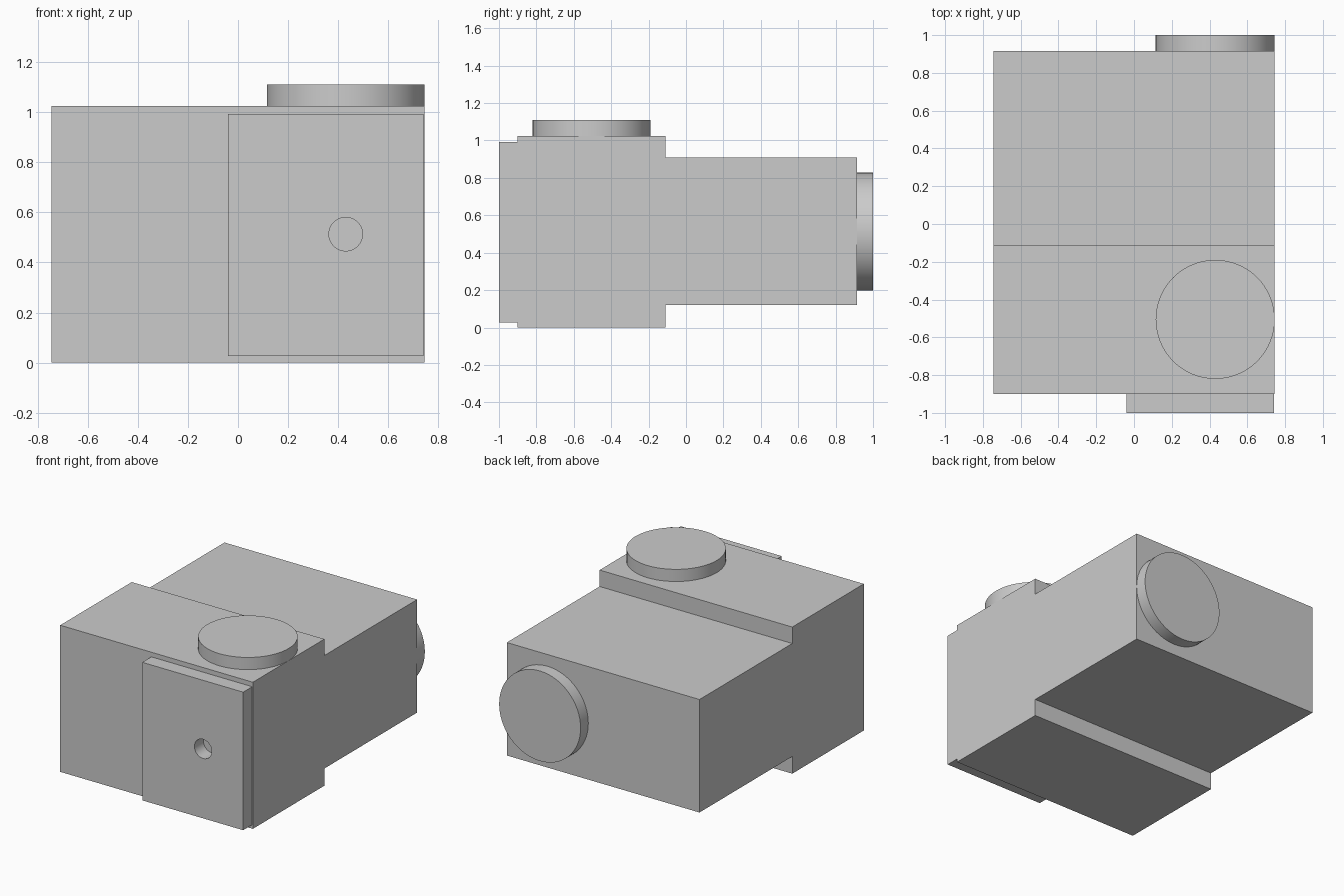
import bpy
import bmesh
from math import radians
from mathutils import Matrix, Vector

if "Cube" in bpy.data.objects:
    bpy.data.objects.remove(bpy.data.objects["Cube"], do_unlink=True)

grey = bpy.data.materials.new("plain_grey")
grey.use_nodes = True
colour = (0.6, 0.6, 0.6, 1)
grey.diffuse_color = colour
grey.node_tree.nodes["Principled BSDF"].inputs["Base Color"].default_value = colour

HALF_WIDTH = 0.745
PORT_X = 0.43
MID_Z = 0.513


def finish(name, bm):
    bmesh.ops.recalc_face_normals(bm, faces=bm.faces)
    mesh = bpy.data.meshes.new(name)
    bm.to_mesh(mesh)
    bm.free()
    mesh.materials.append(grey)
    obj = bpy.data.objects.new(name, mesh)
    bpy.context.collection.objects.link(obj)
    return obj


def disc(name, centre, radius, depth, along_y=False):
    bm = bmesh.new()
    turn = Matrix.Rotation(radians(90), 4, "X") if along_y else Matrix()
    bmesh.ops.create_cone(bm, cap_ends=True, segments=64, radius1=radius,
                          radius2=radius, depth=depth,
                          matrix=Matrix.Translation(centre) @ turn)
    return finish(name, bm)


def smooth(obj):
    bpy.ops.object.select_all(action="DESELECT")
    obj.select_set(True)
    bpy.context.view_layer.objects.active = obj
    bpy.ops.object.shade_smooth_by_angle(angle=radians(30))


# Body: stepped side profile extruded across the width
profile = [(-0.9, 0), (-0.11, 0), (-0.11, 0.12), (0.915, 0.12),
           (0.915, 0.91), (-0.11, 0.91), (-0.11, 1.025), (-0.9, 1.025)]
bm = bmesh.new()
side = bm.faces.new([bm.verts.new((-HALF_WIDTH, y, z)) for y, z in profile])
ext = bmesh.ops.extrude_face_region(bm, geom=[side], use_keep_orig=True)
moved = [v for v in ext["geom"] if isinstance(v, bmesh.types.BMVert)]
bmesh.ops.translate(bm, verts=moved, vec=Vector((2 * HALF_WIDTH, 0, 0)))
finish("stepped_body", bm)

# Round caps on the top and the back
smooth(disc("top_cap", (PORT_X, -0.505, 1.0675), 0.315, 0.085))
smooth(disc("rear_cap", (PORT_X, 0.9575, MID_Z), 0.315, 0.085, along_y=True))

# Front plate with a round hole through it
bm = bmesh.new()
bmesh.ops.create_cube(bm, size=1, matrix=Matrix.Translation((0.35, -0.95, 0.51))
                      @ Matrix.Diagonal((0.78, 0.1, 0.965, 1)))
plate = finish("front_plate", bm)
cutter = disc("hole_cutter", (PORT_X, -0.95, MID_Z), 0.067, 0.3, along_y=True)
cutter.hide_render = True
cut = plate.modifiers.new("hole", "BOOLEAN")
cut.operation = "DIFFERENCE"
cut.solver = "EXACT"
cut.object = cutter
bpy.context.view_layer.objects.active = plate
bpy.ops.object.modifier_apply(modifier=cut.name)
bpy.data.objects.remove(cutter, do_unlink=True)
smooth(plate)
